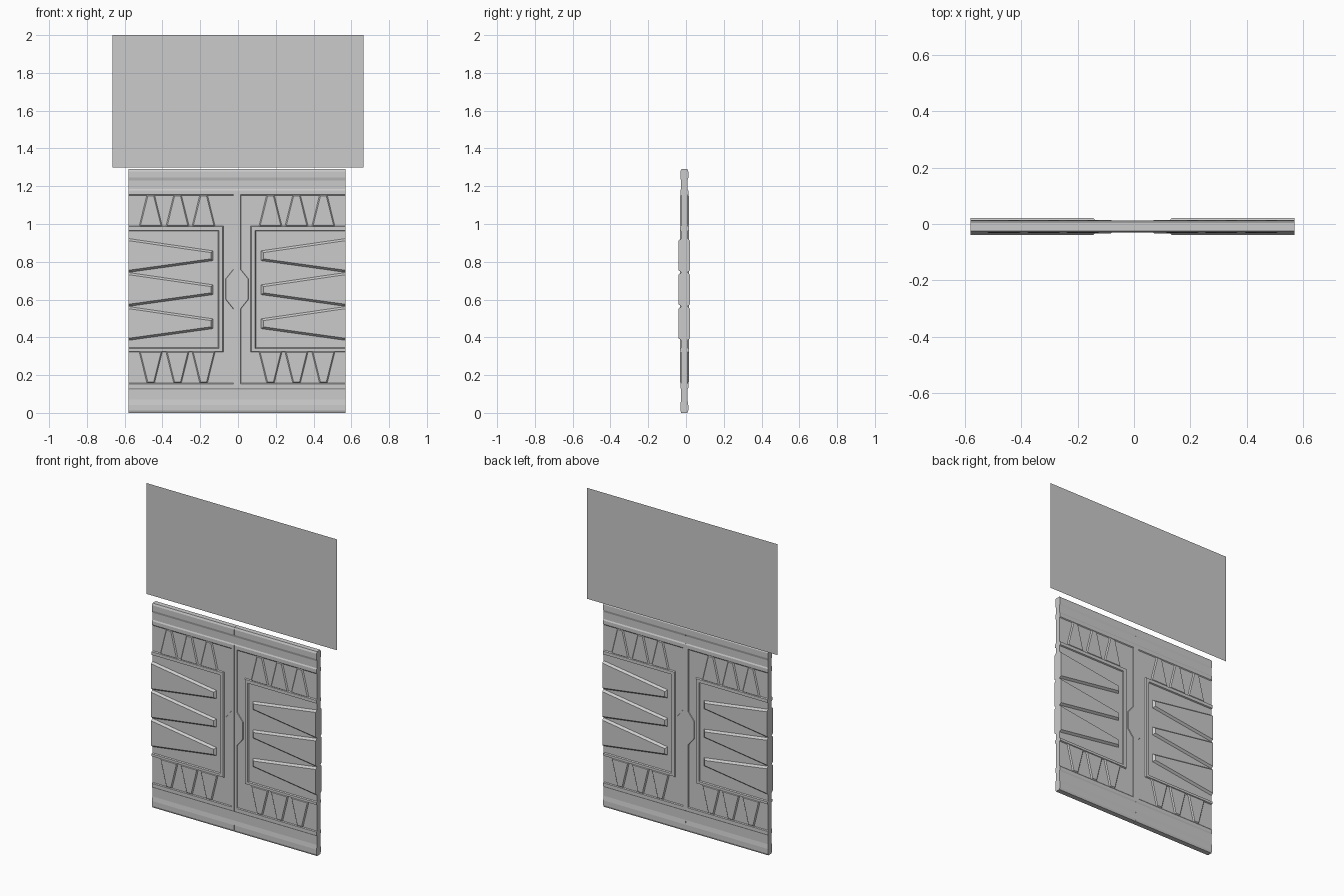
import bpy, bmesh
from mathutils import Vector

if "Cube" in bpy.data.objects:
    bpy.data.objects.remove(bpy.data.objects["Cube"])

XC, YC = -0.005, -0.009      # centre line and mid-plane of the doors
U, H = 0.575, 1.29           # leaf width and height


def make(name, bm):
    bmesh.ops.recalc_face_normals(bm, faces=bm.faces[:])
    me = bpy.data.meshes.new(name)
    bm.to_mesh(me)
    bm.free()
    ob = bpy.data.objects.new(name, me)
    bpy.context.collection.objects.link(ob)
    return ob


def loft(name, rings):
    bm = bmesh.new()
    loops = [[bm.verts.new(p) for p in r] for r in rings]
    n = len(loops[0])
    for a, b in zip(loops, loops[1:]):
        for i in range(n):
            j = (i + 1) % n
            bm.faces.new((a[i], a[j], b[j], b[i]))
    bm.faces.new(loops[0])
    bm.faces.new(loops[-1])
    return make(name, bm)


def inset(pts, d):
    # offset each edge inward, leaving edges on the outer door edge or seam in place
    area = sum(a[0] * b[1] - b[0] * a[1] for a, b in zip(pts, pts[1:] + pts[:1]))
    sgn = 1 if area > 0 else -1
    lines = []
    for a, b in zip(pts, pts[1:] + pts[:1]):
        a, b = Vector(a), Vector(b)
        t = (b - a).normalized()
        nrm = Vector((-t.y, t.x)) * sgn
        fixed = abs(a.x - b.x) < 1e-6 and (a.x > U - .001 or a.x < .002)
        lines.append((a + nrm * (0 if fixed else d), t))
    out = []
    for (p, t), (q, w) in zip(lines[-1:] + lines[:-1], lines):
        den = t.x * w.y - t.y * w.x
        k = ((q.x - p.x) * w.y - (q.y - p.y) * w.x) / den
        out.append(tuple(p + t * k))
    return out


def relief(name, s, pts, half, bevel=.005, base=.017):
    # raised shape with sloped sides, showing on both faces of the door
    top = inset(pts, bevel)
    loft(name, [[(XC + s * u, YC + y, z) for u, z in ring] for ring, y in
                ((top, -half), (pts, -base), (pts, base), (top, half))])


def flip(pts):
    return [(u, H + .022 - z) for u, z in pts]


# leaf cross-section: (height, half depth), lower half mirrored to the top
low = [(0, .016), (.012, .021), (.042, .021), (.07, .017), (.125, .017),
       (.133, .021), (.153, .021), (.158, .017)]
prof = low + [(H - z + (.02 if .1 < z else 0), d) for z, d in reversed(low)]
# keep the upper rail strictly ordered from bottom to top
prof = low + [(1.150, .017), (1.155, .021), (1.178, .021), (1.186, .017),
              (1.230, .017), (1.245, .021), (1.278, .021), (H, .016)]
section = [(-d, z) for z, d in prof] + [(d, z) for z, d in reversed(prof)]

for side, s in (("left", -1), ("right", 1)):
    # door leaf with rails
    loft(side + "_leaf", [[(XC + s * u, YC + y, z) for y, z in section] for u in (.0005, U)])
    # centre stile
    relief(side + "_stile", s, [(.0006, .15), (.02, .15), (.02, 1.16), (.0006, 1.16)], .021, .002)
    # latch plate
    relief(side + "_latch", s, [(.0007, .55), (.02, .55), (.06, .60), (.06, .71),
                                (.02, .76), (.0007, .76)], .0207, .002)
    # C-shaped frame with tapering teeth above and below
    relief(side + "_frame", s, [(U, .322), (.072, .322), (.072, .99), (U, .99),
                                (U, .962), (.1, .962), (.1, .345), (U, .345)], .024, .004)
    for i, u in enumerate((.177, .315, .457)):
        tooth = [(u - .062, .985), (u + .062, .985), (u + .02, 1.155), (u - .02, 1.155)]
        relief(f"{side}_upper_tooth_{i}", s, tooth, .0237, .006)
        relief(f"{side}_lower_tooth_{i}", s, flip(tooth), .0237, .006)
    # large horizontal wedges
    for i in range(3):
        z = .832 - .18 * i
        relief(f"{side}_wedge_{i}", s, [(.128, z - .026), (U, z - .088),
                                        (U, z + .091), (.128, z + .026)], .030, .011)

# flat panel above the doors
bm = bmesh.new()
bm.faces.new([bm.verts.new(p) for p in
              ((-.665, .039, 1.3), (.665, .039, 1.3), (.665, .039, 2), (-.665, .039, 2))])
make("upper_panel", bm)
